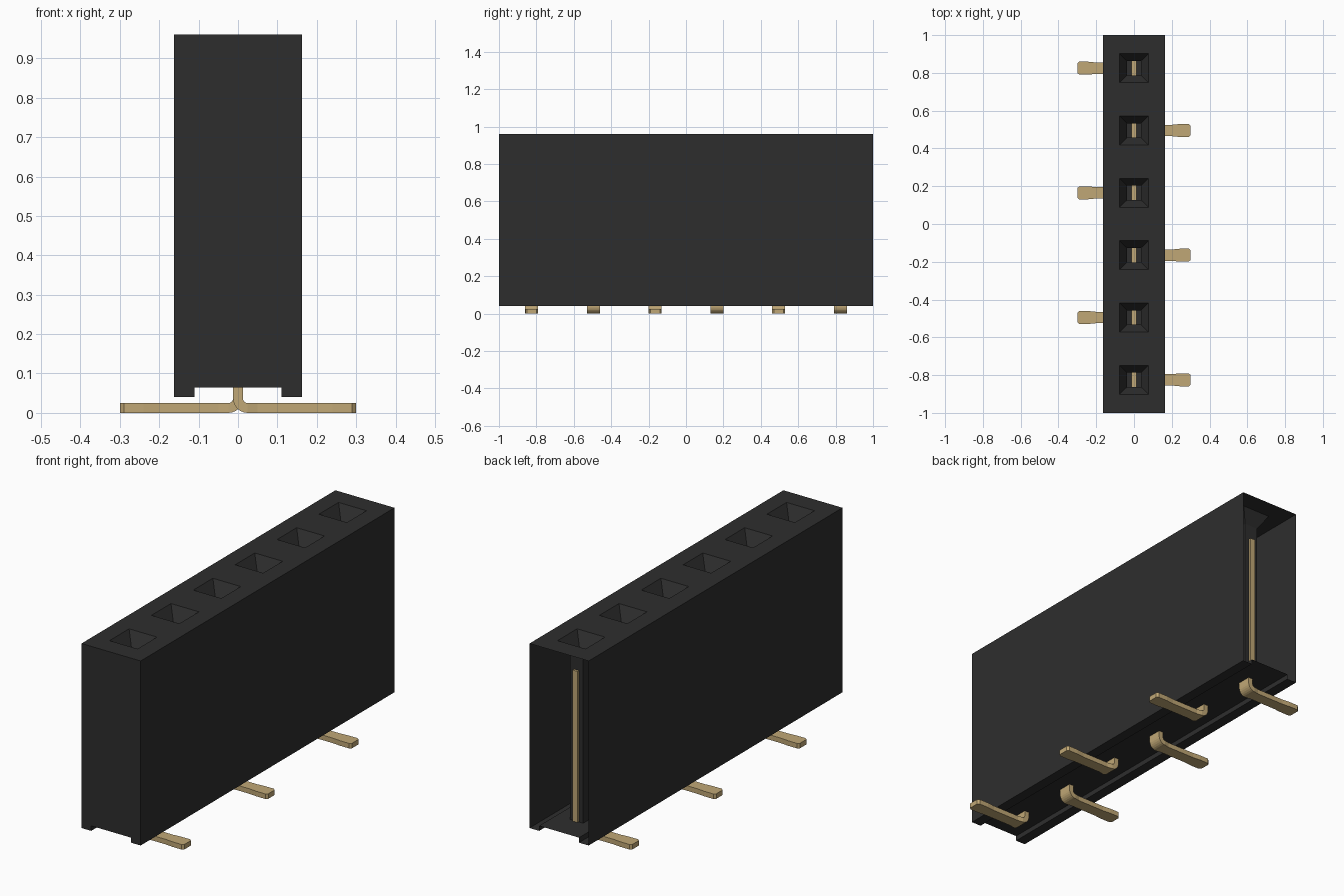
import bpy, bmesh, math

if "Cube" in bpy.data.objects:
    bpy.data.objects.remove(bpy.data.objects["Cube"])


def material(name, rgb):
    m = bpy.data.materials.new(name)
    m.use_nodes = True
    m.diffuse_color = (*rgb, 1)
    m.node_tree.nodes["Principled BSDF"].inputs["Base Color"].default_value = (*rgb, 1)
    return m


BLACK = material("black plastic", (0.027, 0.027, 0.027))
GOLD = material("gold metal", (0.53, 0.39, 0.18))

HALF_W, TOP, FLOOR, BASE = 0.163, 0.96, 0.065, 0.04
PITCH, COUNT = 0.33, 6
CENTRES = [(i - (COUNT - 1) / 2) * PITCH for i in range(COUNT)]


def finish(bm, name, mat):
    mesh = bpy.data.meshes.new(name)
    bm.to_mesh(mesh)
    bm.free()
    mesh.materials.append(mat)
    obj = bpy.data.objects.new(name, mesh)
    bpy.context.scene.collection.objects.link(obj)
    return obj


def skin(bm, rings):
    """Join consecutive closed rings of points with quads; return vertex rings."""
    vs = [[bm.verts.new(p) for p in ring] for ring in rings]
    for a, b in zip(vs, vs[1:]):
        n = len(a)
        for i in range(n):
            j = (i + 1) % n
            bm.faces.new((a[i], a[j], b[j], b[i]))
    return vs


def rect(hx, y0, y1, z):
    return [(-hx, y0, z), (hx, y0, z), (hx, y1, z), (-hx, y1, z)]


# Housing shell: walls, recessed underside, closed front, open back
bm = bmesh.new()
right_half = [(HALF_W, TOP), (HALF_W, BASE), (0.11, BASE), (0.11, FLOOR)]
profile = right_half + [(-x, z) for x, z in reversed(right_half)]
front = [bm.verts.new((x, -1, z)) for x, z in profile]
back = [bm.verts.new((x, 1, z)) for x, z in profile]
for i in range(len(profile) - 1):
    bm.faces.new((front[i], front[i + 1], back[i + 1], back[i]))
bm.faces.new(front[::-1])

# Top surface with a funnel and shaft for every socket
for i, c in enumerate(CENTRES):
    y0 = -1 if i == 0 else c - PITCH / 2
    y1 = 1 if i == COUNT - 1 else c + PITCH / 2
    skin(bm, [rect(HALF_W, y0, y1, TOP),
              rect(0.077, c - 0.077, c + 0.077, TOP),
              rect(0.037, c - 0.038, c + 0.038, TOP - 0.065),
              rect(0.037, c - 0.038, c + 0.038, FLOOR)])
finish(bm, "housing", BLACK)


# Contacts: upright blade in the shaft, bent stem and flat foot
def contact(name, y, side):
    bm = bmesh.new()
    t, r_in, r_out = 0.0125, 0.012, 0.037
    cx, cz = t + r_in, r_out
    # each section: inner point, outer point, half width
    sections = [((t, 0.075), (-t, 0.075), 0.035)]
    for k in range(7):
        a = math.pi + k * math.pi / 12
        ca, sa = math.cos(a), math.sin(a)
        sections.append(((cx + r_in * ca, cz + r_in * sa),
                         (cx + r_out * ca, cz + r_out * sa), 0.035))
    for x, hw in ((0.05, 0.03), (0.2, 0.03), (0.24, 0.034), (0.29, 0.034), (0.3, 0.025)):
        sections.append(((x, r_out - r_in), (x, 0), hw))
    rings = []
    for (xi, zi), (xo, zo), hw in sections:
        rings.append([(side * xi, y - hw, zi), (side * xi, y + hw, zi),
                      (side * xo, y + hw, zo), (side * xo, y - hw, zo)])
    vs = skin(bm, rings)
    bm.faces.new(vs[0])
    bm.faces.new(vs[-1])
    blade = skin(bm, [rect(0.0132, y - 0.05, y + 0.05, z) for z in (FLOOR + 0.002, 0.82)])
    bm.faces.new(blade[0])
    bm.faces.new(blade[1])
    bmesh.ops.recalc_face_normals(bm, faces=bm.faces)
    finish(bm, name, GOLD)


for i, c in enumerate(CENTRES):
    contact(f"contact_{i + 1}", c, 1 if i % 2 == 0 else -1)
